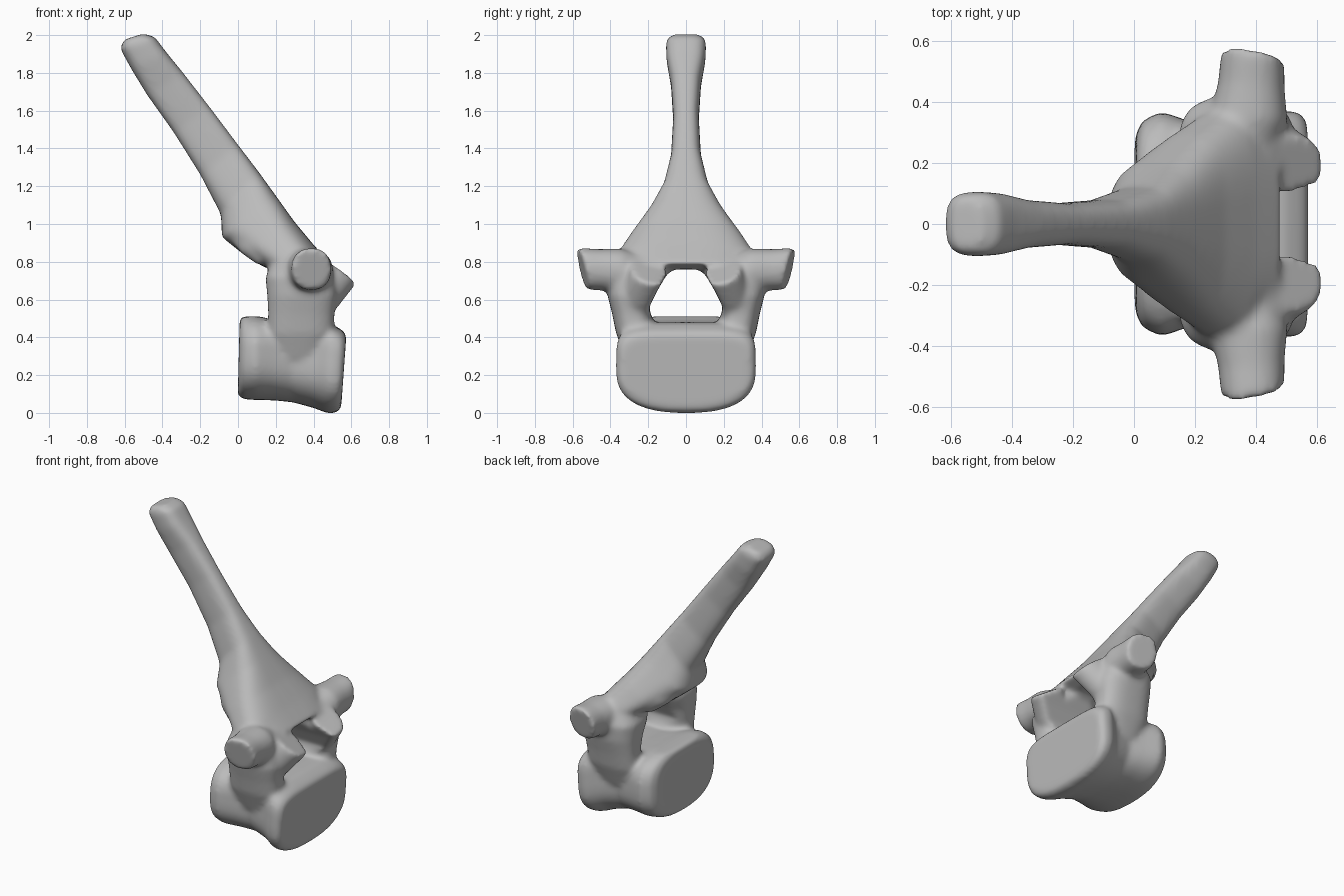
import bpy
import bmesh
import math
from mathutils import Vector

cube = bpy.data.objects.get("Cube")
if cube:
    bpy.data.objects.remove(cube, do_unlink=True)

SIDES = 40


def oval(centre, u, v, top=2.5, bottom=2.5):
    """Ring of points on a rounded box spanned by u and v."""
    c, u, v = Vector(centre), Vector(u), Vector(v)
    ring = []
    for i in range(SIDES):
        a = 2 * math.pi * i / SIDES
        power = 2 / (top if math.sin(a) > 0 else bottom)
        ca = math.copysign(abs(math.cos(a)) ** power, math.cos(a))
        sa = math.copysign(abs(math.sin(a)) ** power, math.sin(a))
        ring.append(c + u * ca + v * sa)
    return ring


def loft(bm, rings):
    """Closed skin through a row of rings."""
    rows = [[bm.verts.new(p) for p in ring] for ring in rings]
    n = len(rows[0])
    for a, b in zip(rows, rows[1:]):
        for i in range(n):
            j = (i + 1) % n
            bm.faces.new((a[i], a[j], b[j], b[i]))
    bm.faces.new(rows[0])
    bm.faces.new(rows[-1])


def mesh_object(name, bm):
    bmesh.ops.recalc_face_normals(bm, faces=bm.faces)
    mesh = bpy.data.meshes.new(name)
    bm.to_mesh(mesh)
    bm.free()
    ob = bpy.data.objects.new(name, mesh)
    bpy.context.collection.objects.link(ob)
    return ob


bm = bmesh.new()

# Body: spool with near-flat ends and round underside (x, low, high, half width, tilt, top squareness)
body = [(.004, .095, .495, .29, .005, 3), (.027, .073, .52, .34, .005, 3),
        (.09, .068, .52, .37, 0, 3), (.19, .066, .49, .335, 0, 4),
        (.29, .056, .48, .305, 0, 4), (.41, .026, .48, .33, .01, 5),
        (.485, -.002, .47, .372, .012, 5), (.535, .0, .44, .37, .014, 5),
        (.56, .025, .415, .34, .014, 5)]
loft(bm, [oval((x, 0, (lo + hi) / 2), (0, w, 0), (t, 0, (hi - lo) / 2), p, 2.5)
          for x, lo, hi, w, t, p in body])

# Spine and roof plate (upper edge x z, lower edge x z, half width)
spine = [(-.50, 2.008, -.605, 1.975, .085), (-.44, 1.99, -.625, 1.93, .107),
         (-.38, 1.91, -.565, 1.82, .103), (-.29, 1.80, -.48, 1.68, .08),
         (-.15, 1.62, -.345, 1.49, .068), (0, 1.42, -.2, 1.26, .08),
         (.11, 1.275, -.09, 1.05, .122), (.20, 1.15, -.085, .93, .195),
         (.30, 1.01, .04, .83, .295), (.40, .89, .14, .77, .365), (.49, .79, .30, .73, .30)]
loft(bm, [oval(((tx + lx) / 2, 0, (tz + lz) / 2), (0, w, 0),
               ((tx - lx) / 2, 0, (tz - lz) / 2), 3, 2.8)
          for tx, tz, lx, lz, w in spine])

# Paired parts
for s in (-1, 1):
    # Arch wall, flowing down into the body (z, x range, y range)
    wall = [(.18, .25, .43, .10, .27), (.30, .185, .47, .13, .325), (.42, .155, .51, .16, .37),
            (.52, .16, .51, .18, .39), (.62, .155, .525, .15, .415),
            (.72, .145, .51, .10, .42), (.82, .19, .45, .10, .37)]
    loft(bm, [oval(((a + b) / 2, s * (c + d) / 2, z), ((b - a) / 2, 0, 0),
                   (0, s * (d - c) / 2, 0), 2.6, 2.6) for z, a, b, c, d in wall])

    # Side process (x, y, height, half width, half height, tip slant)
    side = [(.36, .20, .74, .09, .09, 0), (.375, .34, .75, .13, .12, .005),
            (.385, .45, .757, .11, .11, .015), (.39, .55, .763, .104, .112, .025)]
    loft(bm, [oval((x, s * y, z), (w, -s * t * .7, 0), (0, s * t, h), 2.2, 2.2)
              for x, y, z, w, h, t in side])

    # Front joint process with a sloping oval facet
    joint = [((.34, .28, .53), .12, .10), ((.43, .25, .63), .12, .10),
             ((.49, .215, .70), .116, .10), ((.527, .192, .75), .118, .098)]
    loft(bm, [oval((x, s * y, z), (r * .83, 0, -r * .56), (0, s * w, .02), 2.2, 2.2)
              for (x, y, z), r, w in joint])

    # Rear joint swelling beneath the roof plate
    rear = [((-.01, .11, .96), .055), ((.06, .17, .90), .07), ((.15, .21, .83), .065)]
    loft(bm, [oval((x, s * y, z), (r * .6, 0, r * .8), (0, s * r, 0), 2, 2)
              for (x, y, z), r in rear])

rough = mesh_object("rough_bone", bm)

# Canal through the arch
bm = bmesh.new()
half = [(.185, .51), (.195, .56), (.15, .65), (.10, .735), (.06, .76)]
outline = half + [(-y, z) for y, z in reversed(half)]
loft(bm, [[Vector((x, y, z)) for y, z in outline] for x in (-.6, 1)])
canal = mesh_object("canal_cutter", bm)
canal.hide_render = True


# Fuse the parts, cut the canal, then blend the joins
def fuse(name):
    m = rough.modifiers.new(name, 'REMESH')
    m.mode = 'VOXEL'
    m.voxel_size = .012


fuse("fuse")
cut = rough.modifiers.new("cut", 'BOOLEAN')
cut.operation = 'DIFFERENCE'
cut.solver = 'EXACT'
cut.object = canal
fuse("refuse")
blend = rough.modifiers.new("blend", 'SMOOTH')
blend.factor = .5
blend.iterations = 15

graph = bpy.context.evaluated_depsgraph_get()
mesh = bpy.data.meshes.new_from_object(rough.evaluated_get(graph))
bone = bpy.data.objects.new("vertebra", mesh)
bpy.context.collection.objects.link(bone)
for helper in (rough, canal):
    bpy.data.objects.remove(helper, do_unlink=True)

# Rest the bone on the ground and shade it smooth
drop = min(v.co.z for v in mesh.vertices)
for v in mesh.vertices:
    v.co.z -= drop
for p in mesh.polygons:
    p.use_smooth = True

# Grey bone
grey = bpy.data.materials.new("grey")
grey.use_nodes = True
colour = (.5, .5, .5, 1)
grey.diffuse_color = colour
grey.node_tree.nodes["Principled BSDF"].inputs["Base Color"].default_value = colour
mesh.materials.clear()
mesh.materials.append(grey)
